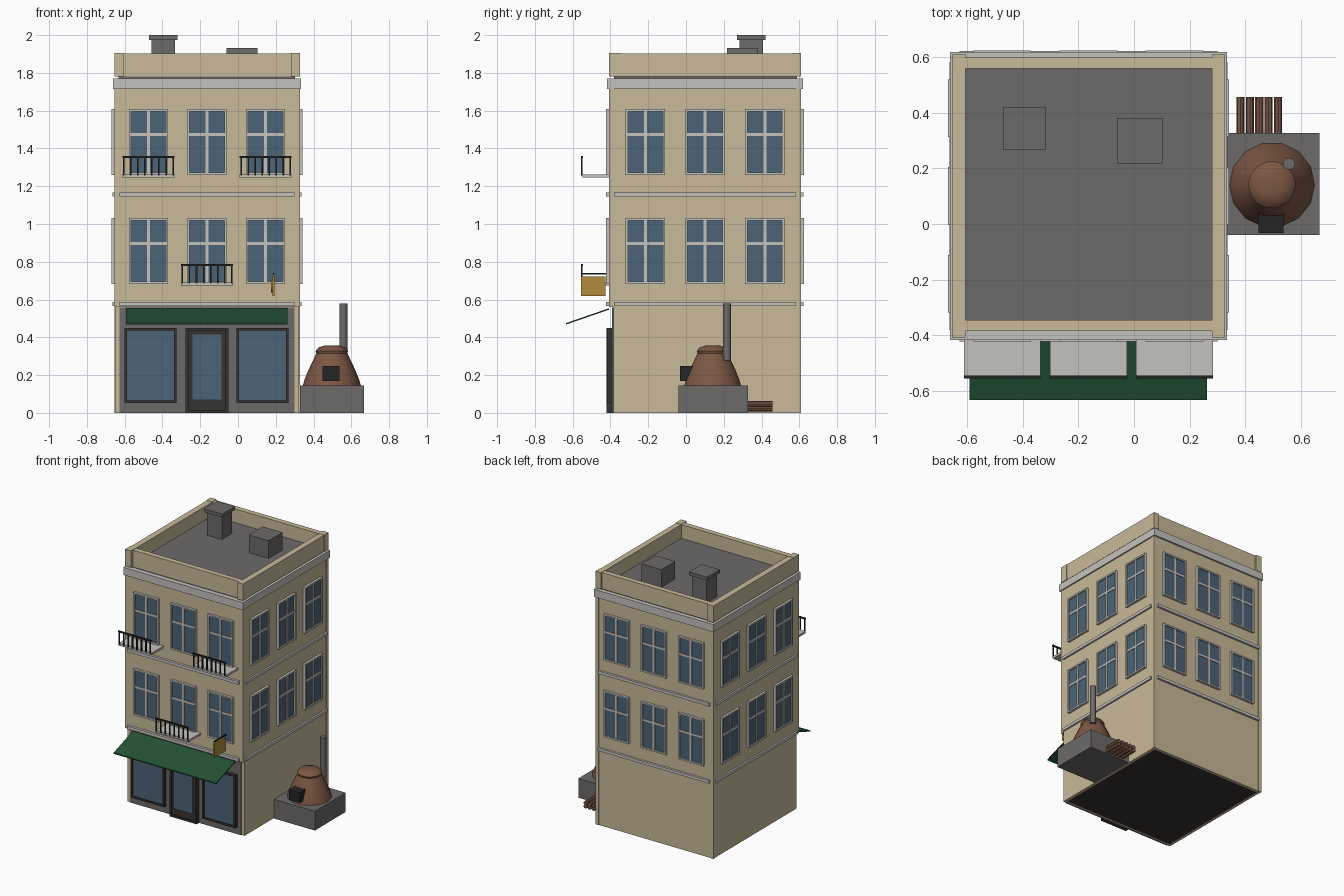
import bpy, bmesh, math
from mathutils import Matrix, Vector

old = bpy.data.objects.get("Cube")
if old:
    bpy.data.objects.remove(old, do_unlink=True)


def material(name, r, g, b):
    m = bpy.data.materials.new(name)
    m.use_nodes = True
    m.diffuse_color = (r, g, b, 1)
    m.node_tree.nodes["Principled BSDF"].inputs["Base Color"].default_value = (r, g, b, 1)
    return m


PLASTER = material("beige_plaster", .58, .49, .32)
STONE = material("pale_stone", .56, .54, .50)
GREY = material("dark_stone", .155, .145, .138)
GLASS = material("blue_glass", .072, .125, .185)
GREEN = material("green_canvas", .018, .085, .035)
BLACK = material("black_iron", .018, .018, .018)
CHARCOAL = material("charcoal_frame", .035, .033, .031)
CLAY = material("brown_clay", .20, .095, .058)
BRASS = material("sign_gold", .45, .26, .045)


def finish(bm, name, mats):
    mesh = bpy.data.meshes.new(name)
    bmesh.ops.recalc_face_normals(bm, faces=bm.faces)
    bm.to_mesh(mesh)
    bm.free()
    for m in mats:
        mesh.materials.append(m)
    ob = bpy.data.objects.new(name, mesh)
    bpy.context.collection.objects.link(ob)
    return ob


def add_box(bm, xs, ys, zs, index=0):
    lo, hi = Vector((xs[0], ys[0], zs[0])), Vector((xs[1], ys[1], zs[1]))
    mat = Matrix.Translation((lo + hi) / 2) @ Matrix.Diagonal((hi - lo).to_4d())
    made = bmesh.ops.create_cube(bm, size=1, matrix=mat)
    for f in {f for v in made["verts"] for f in v.link_faces}:
        f.material_index = index


def box(name, mat, xs, ys, zs):
    bm = bmesh.new()
    add_box(bm, xs, ys, zs)
    return finish(bm, name, [mat])


def add_frame(bm, xs, ys, zs, t, index=0):
    """Four bars around an opening in the xz plane."""
    (a, b), (c, d) = xs, zs
    add_box(bm, (a, a + t), ys, zs, index)
    add_box(bm, (b - t, b), ys, zs, index)
    add_box(bm, (a + t, b - t), ys, (c, c + t), index)
    add_box(bm, (a + t, b - t), ys, (d - t, d), index)


def cylinder(name, mat, centre, radius, length, sides, axis="Z"):
    bm = bmesh.new()
    rot = {"Z": Matrix(), "Y": Matrix.Rotation(math.pi / 2, 4, "X"),
           "X": Matrix.Rotation(math.pi / 2, 4, "Y")}[axis]
    bmesh.ops.create_cone(bm, cap_ends=True, segments=sides, radius1=radius, radius2=radius,
                          depth=length, matrix=Matrix.Translation(centre) @ rot)
    return finish(bm, name, [mat])


def smooth(ob, angle):
    bpy.ops.object.select_all(action="DESELECT")
    ob.select_set(True)
    bpy.context.view_layer.objects.active = ob
    bpy.ops.object.shade_smooth_by_angle(angle=math.radians(angle))


# Building limits
X0, X1, Y0, Y1 = -.655, .327, -.408, .61
CX, CY = (X0 + X1) / 2, (Y0 + Y1) / 2
SHOP_Y, SHOP_TOP, WALL_TOP = -.385, .56, 1.77
PIL = .027

# Ground floor walls with a dark underside
bm = bmesh.new()
add_box(bm, (X0 + .003, X1 - .003), (SHOP_Y, Y1 - .003), (0, SHOP_TOP))
bm.faces.ensure_lookup_table()
bm.normal_update()
under = [f for f in bm.faces if f.normal.z < -.5]
bmesh.ops.inset_region(bm, faces=under, thickness=.03)
for f in under:
    f.material_index = 1
finish(bm, "ground_floor", [PLASTER, CHARCOAL])

# Upper walls and corner pilasters
box("upper_floors", PLASTER, (X0 + .003, X1 - .003), (Y0 + .003, Y1 - .003), (SHOP_TOP, WALL_TOP))
for i, xs in enumerate([(X0, X0 + PIL), (X1 - PIL, X1)]):
    box(f"front_pilaster_{i}", PLASTER, xs, (Y0, Y0 + PIL), (SHOP_TOP, WALL_TOP - .01))
    box(f"back_pilaster_{i}", PLASTER, xs, (Y1 - PIL, Y1), (0, WALL_TOP - .01))

# String courses and cornice
for z in (.565, 1.146):
    zs = (z, z + .022)
    for side, ys in (("front", (Y0 - .015, Y0 + .01)), ("back", (Y1 - .01, Y1 + .013))):
        box(f"{side}_band", STONE, (X0 + PIL, X1 - PIL), ys, zs)
    for side, xs in (("left", (X1 - .01, X1 + .01)), ("right", (X0 - .01, X0 + .01))):
        box(f"{side}_band", STONE, xs, (Y0 + PIL, Y1 - PIL), zs)
box("cornice", STONE, (X0 - .008, X1 + .007), (Y0 - .01, Y1 + .01), (1.714, 1.771))

# Roof slab, parapet walls and parapet posts
box("roof_slab", GREY, (X0 + .022, X1 - .025), (SHOP_Y + .003, Y1 - .022), (1.765, 1.80))
PZ = (1.78, 1.903)
IN_X, IN_Y = (-.607, .281), (-.345, .56)
box("front_parapet", PLASTER, IN_X, (-.385, IN_Y[0]), PZ)
box("back_parapet", PLASTER, IN_X, (IN_Y[1], .60), PZ)
box("right_parapet", PLASTER, (X0 + .002, IN_X[0]), IN_Y, PZ)
box("left_parapet", PLASTER, (IN_X[1], X1 - .002), IN_Y, PZ)
for xs in ((X0, IN_X[0]), (IN_X[1], X1)):
    for ys in ((Y0, IN_Y[0]), (IN_Y[1], Y1)):
        box("parapet_post", PLASTER, xs, ys, (1.78, 1.905))

# Roof chimney and hatch
box("roof_chimney", GREY, (-.457, -.333), (.283, .407), (1.79, 1.976))
box("roof_chimney_cap", GREY, (-.471, -.319), (.269, .421), (1.975, 2.0))
box("roof_hatch", GREY, (-.062, .103), (.217, .382), (1.79, 1.933))

# One window, shared by every wall: glass, frame, mullion and transom
W, H = .104, .174
bm = bmesh.new()
add_box(bm, (-W + .01, W - .01), (-.006, .01), (-H + .01, H - .01), 1)
add_frame(bm, (-W, W), (-.015, .01), (-H, H), .012)
add_box(bm, (-.008, .008), (-.012, .01), (-H + .012, H - .012))
add_box(bm, (-W + .012, W - .012), (-.011, .01), (.033, .048))
first = finish(bm, "window", [STONE, GLASS])
window_mesh = first.data
bpy.data.objects.remove(first)
walls = (("front", 0, (CX, Y0), (1, 0), .31), ("left", 90, (X1, CY), (0, 1), .316),
         ("back", 180, (CX, Y1), (1, 0), .31), ("right", 270, (X0, CY), (0, 1), .316))
for side, angle, (wx, wy), (dx, dy), step in walls:
    for z in (.857, 1.434):
        for i in (-1, 0, 1):
            ob = bpy.data.objects.new(f"{side}_window", window_mesh)
            ob.location = (wx + dx * i * step, wy + dy * i * step, z)
            ob.rotation_euler.z = math.radians(angle)
            bpy.context.collection.objects.link(ob)

# Balconies with a railing along the front edge
for i, z in ((-1, 1.246), (0, .674), (1, 1.246)):
    x, half = CX + i * .31, .138
    box("balcony_slab", STONE, (x - half, x + half), (-.548, Y0 + .01), (z, z + .016))
    bm = bmesh.new()
    add_box(bm, (x - half, x + half), (-.556, -.545), (z + .103, z + .113))
    for k in range(8):
        bx = x - half + .008 + k * (2 * half - .016) / 7
        add_box(bm, (bx - .004, bx + .004), (-.555, -.547), (z + .01, z + .105))
    finish(bm, "balcony_railing", [BLACK])

# Shop front with two display windows and a door
box("shop_front", GREY, (X0 + PIL, X1 - PIL), (SHOP_Y - .006, SHOP_Y + .01), (0, SHOP_TOP - .002))
for x in (CX - .299, CX + .294):
    bm = bmesh.new()
    add_frame(bm, (x - .138, x + .138), (-.416, -.388), (.053, .45), .013)
    add_box(bm, (x - .126, x + .126), (-.408, -.388), (.065, .438), 1)
    finish(bm, "shop_window", [CHARCOAL, GLASS])
bm = bmesh.new()
add_box(bm, (-.277, -.05), (-.412, -.388), (0, .45))
add_frame(bm, (-.277, -.05), (-.42, -.411), (0, .45), .015)
add_box(bm, (-.241, -.087), (-.416, -.411), (.07, .415), 1)
finish(bm, "shop_door", [CHARCOAL, GLASS])

# Sloping awning
awning = box("awning", GREEN, (-.592, .262), (-.634, -.408), (.468, .476))
for v in awning.data.vertices:
    if v.co.y > -.5:
        v.co.z += .078

# Hanging sign
box("sign_bracket", BLACK, (.184, .192), (-.556, Y0), (.732, .741))
box("sign_board", BRASS, (.182, .194), (-.556, -.425), (.62, .722))
cylinder("sign_disc", BRASS, (.179, -.49, .671), .033, .008, 12, "X")

# Outdoor oven: plinth, clay dome, iron door and flue
OX, OY = .497, .141
box("oven_plinth", GREY, (.327, .668), (-.04, .327), (0, .145))
profile = ((.155, .14), (.145, .175), (.127, .22), (.104, .27), (.082, .315),
           (.086, .328), (.07, .347), (.04, .356))
SIDES = 14
bm = bmesh.new()
rings = []
for r, z in profile:
    rings.append([bm.verts.new((OX + r * math.cos(math.tau * k / SIDES),
                                OY + r * math.sin(math.tau * k / SIDES), z)) for k in range(SIDES)])
for a, b in zip(rings, rings[1:]):
    for k in range(SIDES):
        n = (k + 1) % SIDES
        bm.faces.new((a[k], a[n], b[n], b[k]))
bm.faces.new(rings[0])
bm.faces.new(rings[-1])
smooth(finish(bm, "oven_dome", [CLAY]), 35)
box("oven_door", BLACK, (.448, .538), (-.032, .04), (.168, .248))
smooth(cylinder("oven_flue", GREY, (.558, .217, .428), .022, .3, 10), 50)

# Stacked firewood behind the oven
for row in range(2):
    for k in range(5):
        cylinder("log", CLAY, (.383 + k * .034, .39, .022 + row * .026), .0145, .135, 8, "Y")
